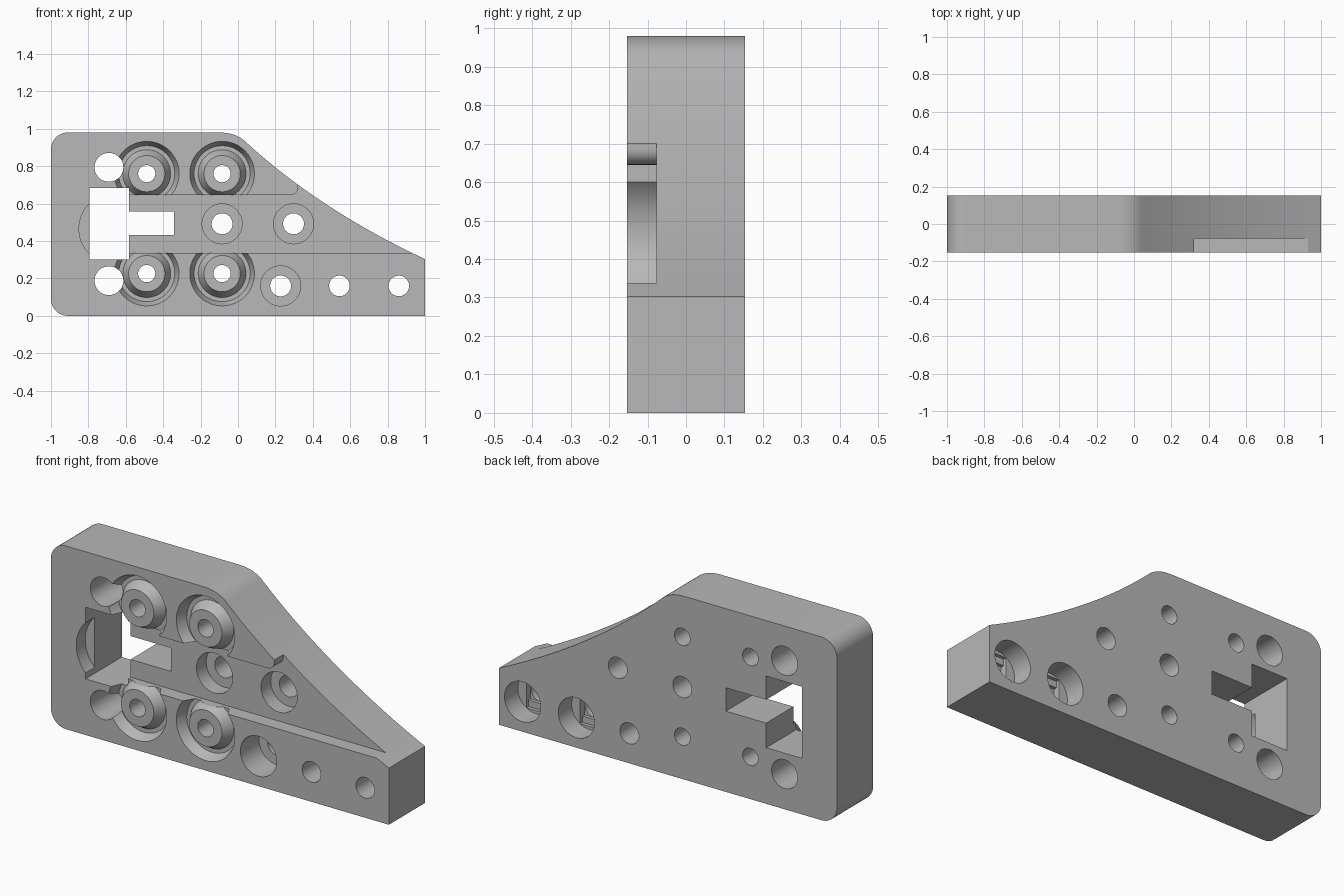
import bpy, bmesh
from math import sin, cos, pi, radians
from mathutils import Vector

cube = bpy.data.objects.get("Cube")
if cube:
    bpy.data.objects.remove(cube, do_unlink=True)

FRONT, BACK, FLOOR, HEIGHT = -0.153, 0.153, -0.077, 0.98
OUT = 0.3  # safely beyond either face

grey = bpy.data.materials.new("plain grey")
grey.use_nodes = True
grey.diffuse_color = (0.48, 0.48, 0.48, 1)
grey.node_tree.nodes["Principled BSDF"].inputs["Base Color"].default_value = grey.diffuse_color


def finish(bm, name):
    bmesh.ops.recalc_face_normals(bm, faces=bm.faces)
    mesh = bpy.data.meshes.new(name)
    bm.to_mesh(mesh)
    bm.free()
    mesh.materials.append(grey)
    obj = bpy.data.objects.new(name, mesh)
    bpy.context.collection.objects.link(obj)
    return obj


def prism(name, outline, y0, y1):
    """Extrude an (x, z) outline from y0 to y1."""
    bm = bmesh.new()
    face = bm.faces.new([bm.verts.new((x, y0, z)) for x, z in outline])
    ext = bmesh.ops.extrude_face_region(bm, geom=[face])["geom"]
    moved = [v for v in ext if isinstance(v, bmesh.types.BMVert)]
    bmesh.ops.translate(bm, verts=moved, vec=(0, y1 - y0, 0))
    return finish(bm, name)


def arc(cx, cz, r, start, end, steps):
    angles = [radians(start + (end - start) * i / steps) for i in range(steps + 1)]
    return [(cx + r * cos(a), cz + r * sin(a)) for a in angles]


def bezier(a, b, c, steps):
    a, b, c = Vector(a), Vector(b), Vector(c)
    ts = [i / steps for i in range(steps + 1)]
    return [tuple(a * (1 - t) ** 2 + b * 2 * t * (1 - t) + c * t * t) for t in ts]


def rect(x0, x1, z0, z1):
    return [(x0, z0), (x1, z0), (x1, z1), (x0, z1)]


# Plate with two rounded corners and a sweeping concave edge
outline = [(1, 0), (1, 0.303)]
outline += bezier((1, 0.303), (0.43, 0.57), (0.03, 0.94), 32)[1:]
outline += bezier((0.03, 0.94), (-0.02, HEIGHT), (-0.1, HEIGHT), 10)[1:]
outline += arc(-0.91, HEIGHT - 0.09, 0.09, 90, 180, 10)
outline += arc(-0.91, 0.09, 0.09, 180, 270, 10)
plate = prism("bracket_plate", outline, FRONT, BACK)


def cut(cutter):
    cutter.hide_render = True
    mod = plate.modifiers.new("cut", "BOOLEAN")
    mod.operation, mod.solver, mod.object = "DIFFERENCE", "EXACT", cutter
    bpy.context.view_layer.objects.active = plate
    bpy.ops.object.modifier_apply(modifier=mod.name)
    bpy.data.objects.remove(cutter, do_unlink=True)


def bore(x, z, r, y0=-OUT, y1=OUT):
    cut(prism("bore", arc(x, z, r, 0, 360, 40)[:-1], y0, y1))


def ring_groove(x, z):
    """Sloped ring groove that leaves a flush boss in its middle."""
    profile = [(0.173, -0.02), (0.173, 0), (0.15, 0.055), (0.128, 0.055),
               (0.097, 0), (0.097, -0.02)]
    bm = bmesh.new()
    steps = 48
    rings = []
    for i in range(steps):
        a = 2 * pi * i / steps
        rings.append([bm.verts.new((x + r * cos(a), FRONT + d, z + r * sin(a)))
                      for r, d in profile])
    for i in range(steps):
        p, q = rings[i], rings[(i + 1) % steps]
        for j in range(len(profile)):
            k = (j + 1) % len(profile)
            bm.faces.new((p[j], p[k], q[k], q[j]))
    cut(finish(bm, "groove"))


# Four grooved bosses with screw holes, and two large locating holes
for z in (0.226, 0.76):
    for x in (-0.488, -0.085):
        ring_groove(x, z)
        bore(x, z, 0.046)
for z in (0.188, 0.794):
    bore(-0.69, z, 0.077)

# Wide channel along the front, opening through the curved edge
channel = [(-0.65, 0.337), (1.2, 0.337), (1.2, 1.1), (0.322, 1.1)]
channel += arc(0.28, 0.687, 0.042, 0, -90, 8) + [(-0.65, 0.645)]
cut(prism("channel", channel, -OUT, FLOOR))

# Through window with a narrow slot and a shallow curved finger relief
cut(prism("window", rect(-0.795, -0.582, 0.3, 0.683), -OUT, OUT))
cut(prism("slot", rect(-0.65, -0.343, 0.432, 0.557), -OUT, OUT))
relief = arc(-0.66, 0.466, 0.19, 135, 225, 24)
relief = [(x, z) for x, z in relief if x < -0.79]
relief = [(-0.75, relief[0][1])] + relief + [(-0.75, relief[-1][1])]
cut(prism("finger_relief", relief, -OUT, FLOOR))

# Counterbored holes entered from the front
for x, z in ((-0.085, 0.492), (0.297, 0.492), (0.228, 0.16)):
    bore(x, z, 0.107, -OUT, 0.005)
    bore(x, z, 0.056)

# Counterbored holes entered from the back, with stepped bridging seats
for x in (0.542, 0.86):
    bore(x, 0.16, 0.107, 0.04, OUT)
    cut(prism("seat_slot", rect(x - 0.056, x + 0.056, 0.07, 0.25), 0.022, 0.1))
    cut(prism("seat_square", rect(x - 0.056, x + 0.056, 0.104, 0.216), 0.004, 0.1))
    bore(x, 0.16, 0.055)

bpy.ops.object.select_all(action="DESELECT")
plate.select_set(True)
bpy.context.view_layer.objects.active = plate
bpy.ops.object.shade_smooth_by_angle(angle=radians(25))
